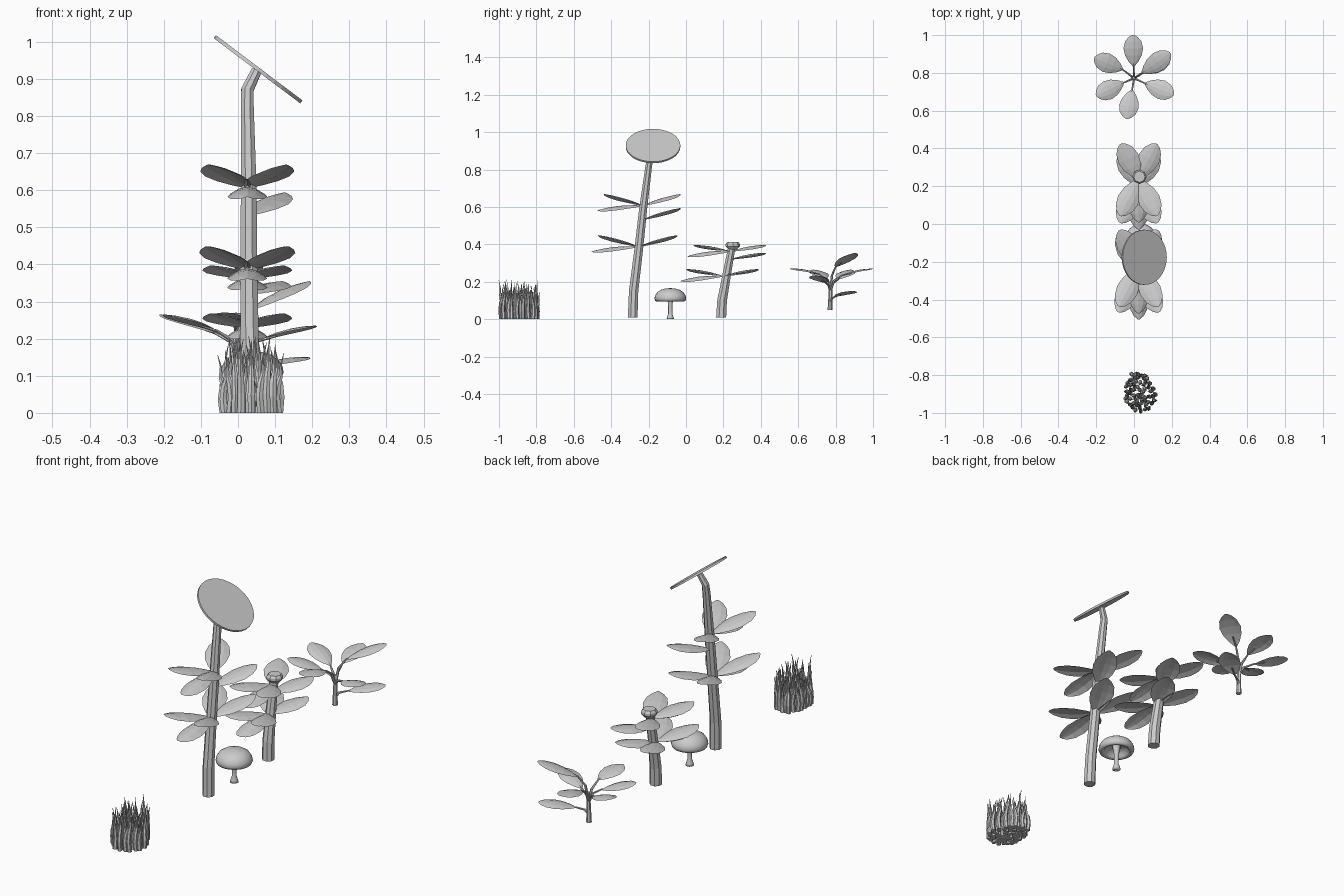
import bpy, math, random
from mathutils import Vector

if "Cube" in bpy.data.objects:
    bpy.data.objects.remove(bpy.data.objects["Cube"])

random.seed(4)


def make_object(name, verts, faces, smooth=False):
    mesh = bpy.data.meshes.new(name)
    mesh.from_pydata([tuple(v) for v in verts], [], faces)
    mesh.polygons.foreach_set("use_smooth", [smooth] * len(mesh.polygons))
    obj = bpy.data.objects.new(name, mesh)
    bpy.context.collection.objects.link(obj)
    return obj


def add_tube(verts, faces, path, radii, sides):
    """Append a capped tube running along a path."""
    pts = [Vector(p) for p in path]
    start = len(verts)
    for i, p in enumerate(pts):
        d = (pts[min(i + 1, len(pts) - 1)] - pts[max(i - 1, 0)]).normalized()
        if i == 0 and abs(d.z) > .8:
            d = Vector((0, 0, 1))
        q = Vector((0, 0, 1)).rotation_difference(d)
        for k in range(sides):
            a = 2 * math.pi * (k + 0.5) / sides
            verts.append(p + q @ Vector((math.cos(a), math.sin(a), 0)) * radii[i])
    for i in range(len(pts) - 1):
        for k in range(sides):
            a, b = start + i * sides, start + (i + 1) * sides
            n = (k + 1) % sides
            faces.append((a + k, a + n, b + n, b + k))
    faces.append(tuple(start + k for k in reversed(range(sides))))
    faces.append(tuple(start + (len(pts) - 1) * sides + k for k in range(sides)))


OVAL = [(0, .10), (.15, .5), (.35, .85), (.58, 1), (.8, .82), (.93, .48), (1, .12)]


def add_leaf(verts, faces, base, tip, half, droop, arch):
    """Append a ridged oval leaf blade from base to tip."""
    base, tip = Vector(base), Vector(tip)
    d = tip - base
    side = d.cross(Vector((0, 0, 1))).normalized()
    up = side.cross(d).normalized()
    start = len(verts)
    for t, w in OVAL:
        mid = base + d * t + up * arch * 4 * t * (1 - t)
        for s in (-1, -.5, 0, .5, 1):
            verts.append(mid + side * s * w * half - up * droop * s * s * w)
    for i in range(len(OVAL) - 1):
        for k in range(4):
            a = start + i * 5 + k
            faces.append((a, a + 1, a + 6, a + 5))


def lathe(name, profile, center, sides, smooth):
    """Revolve an (r, z) profile about a vertical axis."""
    verts, faces = [], []
    for r, z in profile:
        for k in range(sides):
            a = 2 * math.pi * k / sides
            verts.append((center[0] + r * math.cos(a), center[1] + r * math.sin(a), z))
    for i in range(len(profile) - 1):
        for k in range(sides):
            n = (k + 1) % sides
            faces.append((i * sides + k, i * sides + n, (i + 1) * sides + n, (i + 1) * sides + k))
    faces.append(tuple(reversed(range(sides))))
    faces.append(tuple((len(profile) - 1) * sides + k for k in range(sides)))
    return make_object(name, verts, faces, smooth)


def leaf_tier(name, node, length, rise, back_drop):
    """Four raised leaves in a narrow X plus one drooping leaf to the front."""
    verts, faces = [], []
    c = Vector(node)
    for sx in (-1, 1):
        for sy in (-1, 1):
            b = c - Vector((0, 0, back_drop if sx == sy == 1 else 0))
            reach = length * (.96 if sy > 0 else 1)
            flat = Vector((sx * .45, sy * .89, 0)) * reach
            add_leaf(verts, faces, b, b + flat + Vector((0, 0, rise)), .058, .014, .008)
    add_leaf(verts, faces, c, c + Vector((0, -length * 1.05, -.025)), .054, .022, .012)
    make_object(name, verts, faces)


def stem(name, path, radii, sides=8):
    v, f = [], []
    add_tube(v, f, path, radii, sides)
    make_object(name, v, f)


# Tall flower
stem("tall_flower_stem",
     [(.035, -.285, .01), (.032, -.28, .15), (.029, -.252, .38), (.029, -.228, .6),
      (.025, -.199, .82), (.025, -.19, .87), (.05, -.178, .922)],
     [.028, .027, .025, .023, .019, .018, .015])
leaf_tier("tall_flower_upper_leaves", (.025, -.23, .607), .232, .062, .075)
leaf_tier("tall_flower_lower_leaves", (.025, -.253, .387), .24, .062, 0)

# Tilted flower disc
bpy.ops.mesh.primitive_cylinder_add(vertices=32, radius=.146, depth=.01,
                                    location=(.054, -.176, .926),
                                    rotation=(0, math.radians(37), 0))
bpy.context.object.name = "tall_flower_disc"

# Short flower with closed bud
stem("short_flower_stem",
     [(.036, .188, .01), (.034, .193, .1), (.03, .22, .25), (.029, .245, .385)],
     [.029, .028, .024, .021])
leaf_tier("short_flower_upper_leaves", (.025, .238, .362), .218, .035, .042)
leaf_tier("short_flower_lower_leaves", (.025, .2, .23), .218, .038, 0)
lathe("short_flower_bud", [(.022, .372), (.038, .39), (.038, .402), (.03, .413)],
      (.029, .25), 8, False)

# Mushroom: stalk and hollow cap
lathe("mushroom_stalk", [(.02, 0), (.017, .012), (.011, .03), (.011, .07), (.014, .095), (.02, .125)],
      (.038, -.084), 12, True)
lathe("mushroom_cap",
      [(.018, .125), (.05, .12), (.058, .102), (.068, .094), (.08, .097), (.085, .109), (.082, .125),
       (.07, .144), (.05, .157), (.026, .164), (.004, .166)], (.038, -.084), 24, True)

# Sapling: trunk, thin branches and leaves (leaf start, leaf tip)
stem("sapling_trunk", [(0, .77, .05), (0, .771, .1), (0, .774, .2)], [.013, .011, .008], 6)
blades = [((-.002, .835, .235), (-.005, 1.0, .27)), ((.042, .80, .28), (.192, .905, .355)),
          ((.05, .80, .122), (.19, .9, .15)), ((.058, .745, .195), (.21, .685, .235)),
          ((-.01, .71, .242), (-.04, .557, .27)), ((-.055, .748, .22), (-.2, .68, .265)),
          ((-.06, .818, .215), (-.21, .88, .265))]
bv, bf, lv, lf = [], [], [], []
for s, t in blades:
    s, t = Vector(s), Vector(t)
    root = Vector((0, .772, min(.15, s.z - .03)))
    bend = Vector((s.x * .3, .772 + (s.y - .772) * .3, root.z + (s.z - root.z) * .65))
    add_tube(bv, bf, [root, bend, s, s.lerp(t, .3)], [.007, .006, .004, .003], 6)
    add_leaf(lv, lf, s, t, .052, .01, .01)
make_object("sapling_branches", bv, bf)
make_object("sapling_leaves", lv, lf)

# Grass clump: bent blades, thick below and thin at the tips
gv, gf = [], []
roots = []
for _ in range(4000):
    x, y = random.uniform(-.046, .115), random.uniform(-.988, -.782)
    inside = ((x - .035) / .085) ** 2 + ((y + .885) / .108) ** 2 < 1
    corner = x > .06 + (-.8 - y) * .6
    if inside and not corner and len(roots) < 62 and \
            all((x - a) ** 2 + (y - b) ** 2 > .0155 ** 2 for a, b in roots):
        roots.append((x, y))
for x, y in roots:
    h = random.uniform(.14, .212)
    a = random.uniform(0, 2 * math.pi)
    dx, dy = math.cos(a) * .014, math.sin(a) * .014
    path = [(x + dx * k, y + dy * k, h * t)
            for t, k in ((0, 0), (.25, -.35), (.45, -.1), (.62, .5), (.8, .5), (1, 1.1))]
    add_tube(gv, gf, path, [.011, .011, .010, .006, .003, .0006], 6)
make_object("grass_clump", gv, gf)
